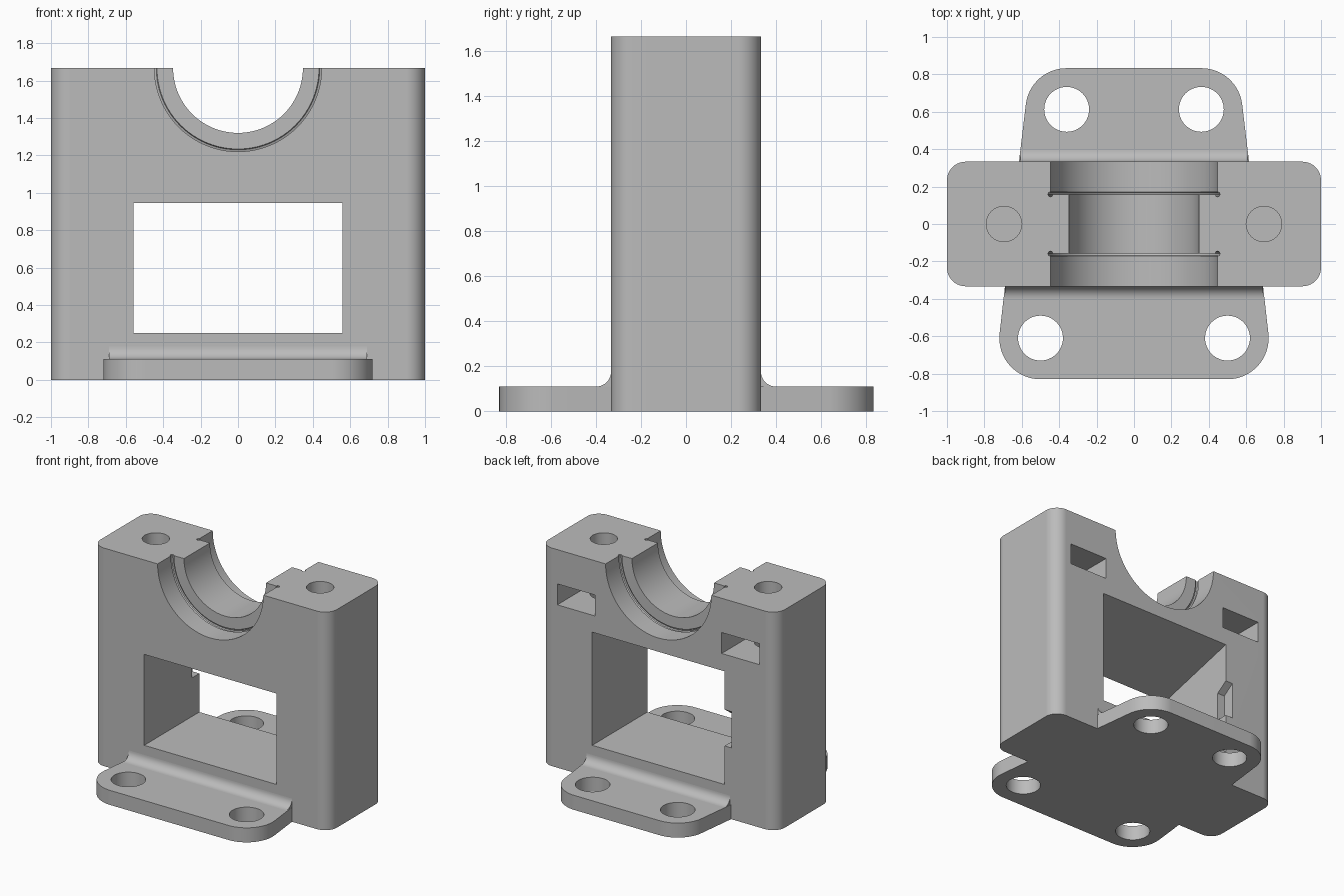
import bpy, bmesh, math
from math import cos, sin, radians

if "Cube" in bpy.data.objects:
    bpy.data.objects.remove(bpy.data.objects["Cube"], do_unlink=True)

grey = bpy.data.materials.new("plain grey")
grey.use_nodes = True
COLOUR = (0.5, 0.5, 0.5, 1)
grey.diffuse_color = COLOUR
grey.node_tree.nodes["Principled BSDF"].inputs["Base Color"].default_value = COLOUR

HALF_DEPTH, HEIGHT, BOLT_X = 0.333, 1.667, 0.695


def finish(name, bm):
    bmesh.ops.recalc_face_normals(bm, faces=bm.faces)
    mesh = bpy.data.meshes.new(name)
    bm.to_mesh(mesh)
    bm.free()
    mesh.materials.append(grey)
    obj = bpy.data.objects.new(name, mesh)
    bpy.context.collection.objects.link(obj)
    return obj


def prism(name, points, axis, lo, hi):
    """Extrude a 2D outline along x (points are y, z) or z (points are x, y)."""
    bm = bmesh.new()
    place = (lambda a, b: (lo, a, b)) if axis == "x" else (lambda a, b: (a, b, lo))
    face = bm.faces.new([bm.verts.new(place(a, b)) for a, b in points])
    step = (hi - lo, 0, 0) if axis == "x" else (0, 0, hi - lo)
    new = bmesh.ops.extrude_face_region(bm, geom=[face])["geom"]
    bmesh.ops.translate(bm, vec=step, verts=[v for v in new if isinstance(v, bmesh.types.BMVert)])
    # extruding an isolated face leaves the first cap in place
    return finish(name, bm)


def arc(cx, cy, r, start, end, n):
    return [(cx + r * cos(radians(start + (end - start) * i / n)),
             cy + r * sin(radians(start + (end - start) * i / n))) for i in range(n + 1)]


def lathe_y(name, profile, centre_z, steps=96):
    """Closed solid turned about a y-parallel axis; profile holds (y, radius)."""
    bm = bmesh.new()
    rings = [[bm.verts.new((r * cos(math.tau * i / steps), y, centre_z + r * sin(math.tau * i / steps)))
              for i in range(steps)] for y, r in profile]
    for a, b in zip(rings, rings[1:]):
        for i in range(steps):
            j = (i + 1) % steps
            bm.faces.new((a[i], a[j], b[j], b[i]))
    bm.faces.new(rings[0])
    bm.faces.new(rings[-1])
    return finish(name, bm)


def cut(obj, cutters):
    bpy.context.view_layer.objects.active = obj
    for cutter in cutters:
        cutter.hide_render = True
        mod = obj.modifiers.new("cut", "BOOLEAN")
        mod.operation, mod.solver, mod.object = "DIFFERENCE", "EXACT", cutter
        bpy.ops.object.modifier_apply(modifier=mod.name)
        bpy.data.objects.remove(cutter, do_unlink=True)


def smooth(obj):
    bpy.ops.object.select_all(action="DESELECT")
    obj.select_set(True)
    bpy.context.view_layer.objects.active = obj
    bpy.ops.object.shade_smooth_by_angle(angle=radians(30))
    mod = obj.modifiers.new("flat faces stay flat", "WEIGHTED_NORMAL")
    mod.keep_sharp = True


# Main block with rounded upright corners
R = 0.1
outline = []
for k, (sx, sy) in enumerate([(1, 1), (-1, 1), (-1, -1), (1, -1)]):
    outline += arc(sx * (1 - R), sy * (HALF_DEPTH - R), R, 90 * k, 90 * k + 90, 10)
block = prism("bearing_block", outline, "z", 0, HEIGHT)

# Stepped bearing seat with a relief groove at each shoulder
half = [(0.5, 0.447), (0.172, 0.447), (0.168, 0.456), (0.158, 0.46), (0.149, 0.456),
        (0.145, 0.447), (0.149, 0.437), (0.157, 0.433), (0.157, 0.347)]
seat = lathe_y("seat_cutter", [(-y, r) for y, r in half] + half[::-1], HEIGHT)

# Window whose ceiling rises towards the back
window = prism("window_cutter", [(-0.4, 0.25), (0.4, 0.25), (0.4, 1.132), (-0.4, 0.928)], "x", -0.56, 0.56)

# Small recess at the back edge of one window wall
recess = prism("recess_cutter", [(0.245, 0.545), (0.4, 0.545), (0.4, 0.87), (0.245, 0.76)], "x", -0.62, -0.5)
cutters = [seat, window, recess]

# Bolt holes and nut slots that open at the back
for s in (-1, 1):
    x = s * BOLT_X
    cutters.append(prism("bolt_cutter", arc(x, 0, 0.095, 0, 348.75, 31), "z", 1.12, 1.8))
    slot = [(x - 0.16, 0.4), (x - 0.16, -0.092), (x, -0.185), (x + 0.16, -0.092), (x + 0.16, 0.4)]
    cutters.append(prism("nut_cutter", slot, "z", 1.245, 1.405))
cut(block, cutters)
smooth(block)


# Mounting flanges, each with two holes and a fillet against the block
def flange(name, side, base_x, hole_x, hole_y):
    r = 0.22
    dx, dy = base_x - hole_x, HALF_DEPTH - hole_y
    tangent = math.degrees(math.atan2(dy, dx) + math.acos(r / math.hypot(dx, dy)))
    right = [(base_x, HALF_DEPTH)] + arc(hole_x, hole_y, r, tangent, 90, 16)
    pts = right + [(-x, y) for x, y in reversed(right)]
    plate = prism(name + "_flange", [(x, side * y) for x, y in pts], "z", 0, 0.111)
    cut(plate, [prism("hole_cutter", arc(s * hole_x, side * hole_y, 0.12, 0, 352.5, 47), "z", -0.1, 0.3)
                for s in (-1, 1)])
    smooth(plate)
    f = 0.066
    profile = [(HALF_DEPTH, 0.111)] + arc(HALF_DEPTH + f, 0.111 + f, f, 180, 270, 10)
    width = base_x - (0.008 if side > 0 else 0)
    fillet = prism(name + "_fillet", [(side * y, z) for y, z in profile], "x", -width, width)
    smooth(fillet)


flange("front", -1, 0.69, 0.5, 0.61)
flange("rear", 1, 0.615, 0.36, 0.613)
